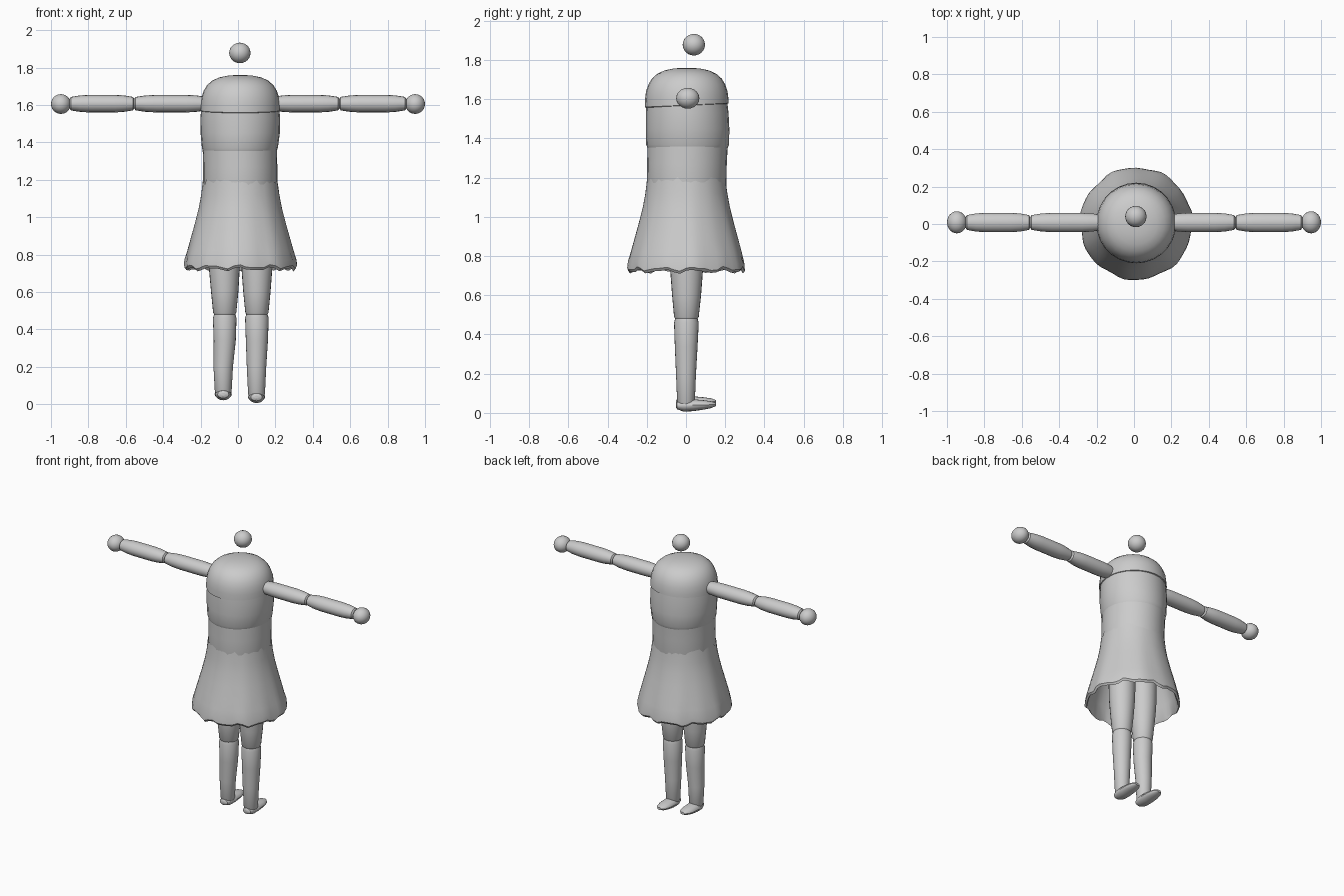
import bpy, bmesh, math, random
from mathutils import Vector, Matrix

if "Cube" in bpy.data.objects:
    bpy.data.objects.remove(bpy.data.objects["Cube"])

random.seed(4)
grey = bpy.data.materials.new("light_grey")
grey.diffuse_color = (0.6, 0.6, 0.6, 1)
grey.use_nodes = True
grey.node_tree.nodes["Principled BSDF"].inputs["Base Color"].default_value = grey.diffuse_color


def finish(name, bm, angle=30):
    """Turn a bmesh into a smooth-shaded grey object."""
    bmesh.ops.recalc_face_normals(bm, faces=bm.faces)
    mesh = bpy.data.meshes.new(name)
    bm.to_mesh(mesh)
    bm.free()
    mesh.materials.append(grey)
    ob = bpy.data.objects.new(name, mesh)
    bpy.context.collection.objects.link(ob)
    bpy.ops.object.select_all(action='DESELECT')
    ob.select_set(True)
    bpy.context.view_layer.objects.active = ob
    bpy.ops.object.shade_smooth_by_angle(angle=math.radians(angle))
    return ob


def loft(name, rings, sides=24, caps=(True, True), matrix=Matrix(), wobble=None, angle=30):
    """Skin elliptical rings given as (height, cx, cy, rx, ry)."""
    bm = bmesh.new()
    loops = []
    for i, (z, cx, cy, rx, ry) in enumerate(rings):
        loop = []
        for k in range(sides):
            a = math.tau * k / sides
            r, dz = wobble(i, a) if wobble else (1, 0)
            loop.append(bm.verts.new((cx + rx * r * math.cos(a),
                                      cy + ry * r * math.sin(a), z + dz)))
        loops.append(loop)
    for lo, hi in zip(loops, loops[1:]):
        for k in range(sides):
            j = (k + 1) % sides
            bm.faces.new((lo[k], lo[j], hi[j], hi[k]))
    if caps[0]:
        bm.faces.new(loops[0][::-1])
    if caps[1]:
        bm.faces.new(loops[-1])
    bm.transform(matrix)
    return finish(name, bm, angle)


def ball(name, centre, size, segments=24):
    bm = bmesh.new()
    bmesh.ops.create_uvsphere(bm, u_segments=segments, v_segments=segments // 2, radius=1)
    bm.transform(Matrix.Translation(centre) @ Matrix.Diagonal((*size, 1)))
    return finish(name, bm)


# Floating head ball
ball("head_ball", (0.01, 0.04, 1.878), (0.057, 0.057, 0.055))

# Stacked torso: waist, chest and domed shoulders with a tilted lower seam
loft("waist", [(1.05, 0.012, 0.003, 0.185, 0.185), (1.17, 0.012, 0.003, 0.198, 0.203),
               (1.27, 0.012, 0.005, 0.198, 0.203), (1.365, 0.01, 0.008, 0.199, 0.205)],
     28, (True, False))
loft("chest", [(1.35, 0.01, 0.008, 0.196, 0.204), (1.37, 0.01, 0.008, 0.203, 0.212),
               (1.45, 0.012, 0.008, 0.212, 0.213), (1.53, 0.012, 0.006, 0.213, 0.211),
               (1.59, 0.012, 0.005, 0.208, 0.205)], 28)
dome = [(1.565, 0.203), (1.57, 0.214), (1.60, 0.213), (1.64, 0.208), (1.675, 0.196),
        (1.705, 0.178), (1.73, 0.150), (1.747, 0.113), (1.757, 0.065), (1.76, 0.02)]
loft("shoulder_dome", [(z, 0.012, 0.004, r, r) for z, r in dome], 28,
     wobble=lambda i, a: (1, 0.01 * math.sin(a) if i < 2 else 0))

# Flared skirt: outer wall, curled ragged hem, inner wall
skirt = [(1.19, 0.201), (1.12, 0.209), (1.05, 0.222), (0.97, 0.242), (0.89, 0.264),
         (0.82, 0.283), (0.765, 0.297), (0.735, 0.300), (0.722, 0.290), (0.735, 0.281),
         (0.82, 0.269), (0.93, 0.240), (1.05, 0.208), (1.15, 0.190)]


def drape(i, a):
    depth = max(0, 1 - abs(i - 7) / 7)
    fold = 1 + 0.014 * depth * math.sin(7 * a + 0.6) + 0.008 * depth * math.sin(13 * a)
    if i == 0:
        return 1, random.uniform(-0.018, 0.014)
    if 6 <= i <= 9:
        return fold, 0.008 * math.sin(11 * a) + 0.005 * math.sin(19 * a + 1)
    return fold, 0


loft("skirt", [(z, 0.012, 0.002, r, r) for z, r in skirt], 56, (False, False), wobble=drape)

# Legs and feet, each side slightly offset
for side, top, knee, ankle, sole in (("left", -0.073, -0.071, -0.079, 0.02),
                                     ("right", 0.101, 0.101, 0.099, 0.005)):
    loft(side + "_thigh", [(0.475, knee, 0.002, 0.054, 0.054), (0.49, knee, 0.002, 0.062, 0.063),
                           (0.60, knee, 0.003, 0.073, 0.074), (0.72, top, 0.003, 0.082, 0.083),
                           (0.88, top, 0.003, 0.086, 0.086), (0.95, top, 0.003, 0.07, 0.07)])
    loft(side + "_shin", [(sole + 0.03, ankle, 0.0, 0.036, 0.036),
                          (sole + 0.05, ankle, 0.0, 0.045, 0.045),
                          (0.20, ankle, 0.0, 0.052, 0.051), (0.34, knee, 0.001, 0.059, 0.058),
                          (0.46, knee, 0.002, 0.063, 0.063), (0.485, knee, 0.002, 0.056, 0.056)])
    # Foot runs along +y, with a raised, pointed toe
    foot = [(-0.052, 0.014, 0.008), (-0.045, 0.030, 0.020), (-0.01, 0.042, 0.032),
            (0.04, 0.046, 0.030), (0.09, 0.044, 0.024), (0.13, 0.034, 0.017), (0.152, 0.015, 0.008)]
    lie = Matrix.Rotation(math.radians(-90), 4, 'X')
    rings = [(y, ankle, -(sole + 0.033 + 0.03 * max(0, y)), rx, rz) for y, rx, rz in foot]
    loft(side + "_foot", rings, 16, matrix=lie)

# Arms: two tapered segments and a hand per side
across = Matrix.Rotation(math.radians(90), 4, 'Y')
for side, s, joints in (("left", -1, (0.16, 0.555, 0.90)), ("right", 1, (0.18, 0.542, 0.90))):
    for part, a, b in (("upper_arm", joints[0], joints[1]), ("forearm", joints[1], joints[2])):
        n = b - a
        shape = [(0, 0.026), (0.02, 0.036), (0.16, 0.044), (0.3, 0.047),
                 (0.7, 0.047), (0.84, 0.044), (0.98, 0.036), (1, 0.026)]
        rings = [(s * (a + n * t), -1.607, 0.008, r, r * 1.1) for t, r in shape]
        loft(side + "_" + part, rings, 16, matrix=across)
    ball(side + "_hand", (s * 0.947, 0.009, 1.605), (0.053, 0.059, 0.053))
